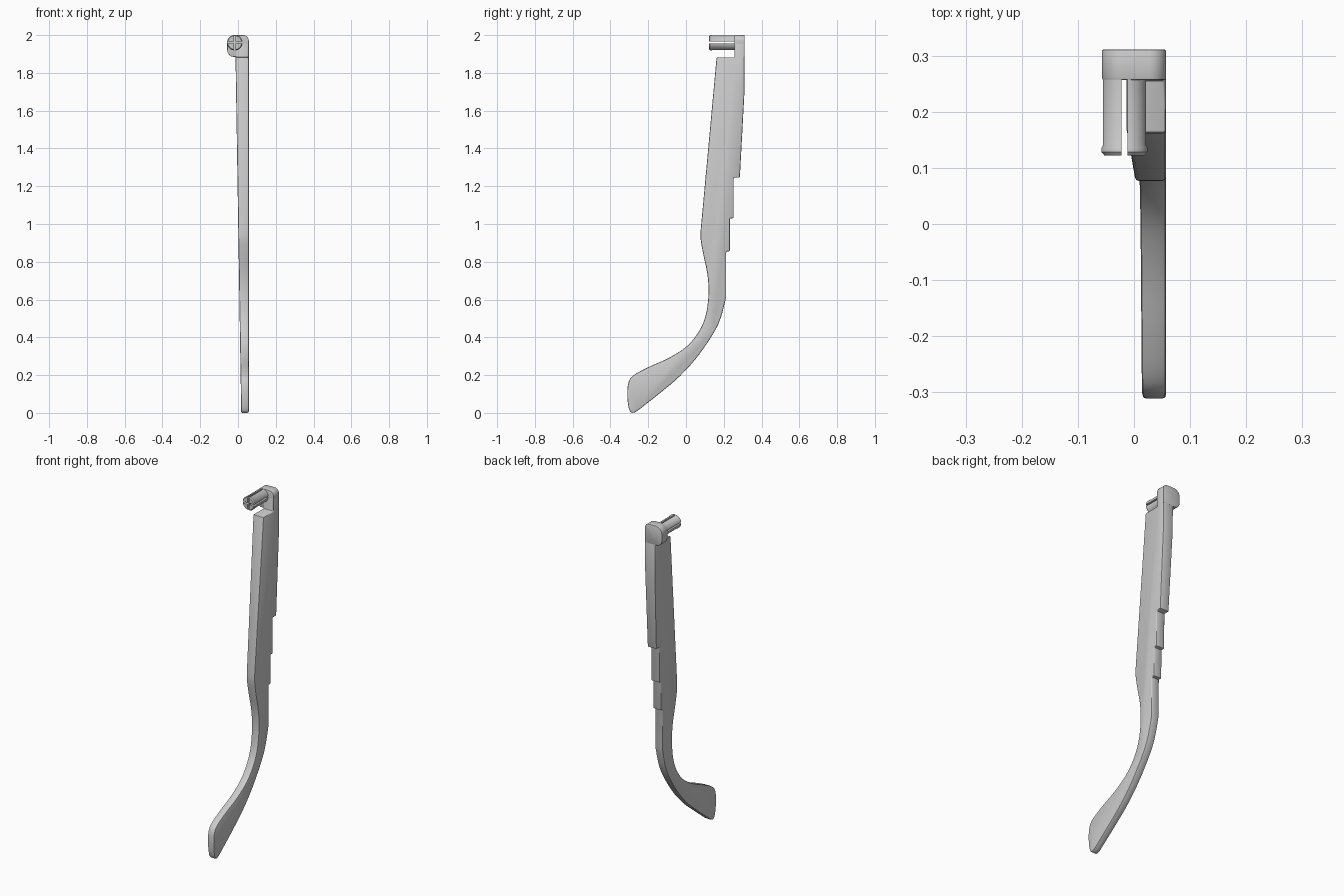
import bpy
import bmesh
import math
from mathutils import Vector

if "Cube" in bpy.data.objects:
    bpy.data.objects.remove(bpy.data.objects["Cube"], do_unlink=True)

grey = bpy.data.materials.new("plain grey")
grey.use_nodes = True
grey.diffuse_color = (0.6, 0.6, 0.6, 1)
grey.node_tree.nodes["Principled BSDF"].inputs["Base Color"].default_value = grey.diffuse_color


def loft(name, rings, bevel=0.0):
    """Closed solid through matching rings of points, with optional rounded edges."""
    bm = bmesh.new()
    loops = [[bm.verts.new(point) for point in ring] for ring in rings]
    for lower, upper in zip(loops, loops[1:]):
        for i in range(len(lower)):
            j = (i + 1) % len(lower)
            bm.faces.new((lower[i], lower[j], upper[j], upper[i]))
    bm.faces.new(loops[0])
    bm.faces.new(loops[-1])
    bmesh.ops.recalc_face_normals(bm, faces=bm.faces[:])
    if bevel:
        sharp = [e for e in bm.edges if e.calc_face_angle(0) > math.radians(40)]
        bmesh.ops.bevel(bm, geom=sharp, offset=bevel, segments=2, profile=0.5,
                        affect='EDGES', clamp_overlap=False)
    mesh = bpy.data.meshes.new(name)
    bm.to_mesh(mesh)
    bm.free()
    mesh.materials.append(grey)
    obj = bpy.data.objects.new(name, mesh)
    bpy.context.collection.objects.link(obj)
    bpy.ops.object.select_all(action='DESELECT')
    obj.select_set(True)
    bpy.context.view_layer.objects.active = obj
    bpy.ops.object.shade_smooth_by_angle(angle=math.radians(35))
    return obj


def smooth_path(points, steps=4):
    """Smooth curve passing through all the points."""
    pts = [Vector(p) for p in points]
    pts = [pts[0]] + pts + [pts[-1]]
    path = []
    for a, b, c, d in zip(pts, pts[1:], pts[2:], pts[3:]):
        for k in range(steps):
            t = k / steps
            path.append(0.5 * (2 * b + (c - a) * t + (2 * a - 5 * b + 4 * c - d) * t ** 2
                               + (3 * b - a - 3 * c + d) * t ** 3))
    path.append(pts[-1])
    return path


def arc(centre, radius, start, end, steps=10):
    angles = [math.radians(start + (end - start) * k / steps) for k in range(steps + 1)]
    return [(centre[0] + radius * math.cos(a), centre[1] + radius * math.sin(a)) for a in angles]


# Arm: side profile as (y, z), stepped down the back
stepped_back = [(0.31, 1.96), (0.31, 1.71), (0.285, 1.245), (0.252, 1.245), (0.252, 1.03),
                (0.232, 1.03), (0.232, 0.855), (0.213, 0.855)]
# Arm: curved ear hook and swollen tip
hook = smooth_path([(0.213, 0.615), (0.17, 0.467), (0.07, 0.31), (-0.034, 0.193),
                    (-0.14, 0.103), (-0.22, 0.04), (-0.262, 0.008), (-0.288, 0.002),
                    (-0.304, 0.03), (-0.311, 0.1), (-0.303, 0.166), (-0.272, 0.203),
                    (-0.193, 0.245), (-0.087, 0.293), (0.008, 0.356), (0.071, 0.436),
                    (0.105, 0.52), (0.119, 0.626), (0.114, 0.73), (0.092, 0.837),
                    (0.078, 0.917), (0.078, 0.97)])
hinge_end = [(0.162, 1.882), (0.257, 1.882), (0.257, 1.96)]
profile = stepped_back + [tuple(p) for p in hook] + hinge_end

OUTER = 0.057


def inner_x(z):
    """The inner face leans outward toward the tip."""
    return 0.017 - 0.016 * z


loft("temple_arm", [[(inner_x(z), y, z) for y, z in profile],
                    [(OUTER, y, z) for y, z in profile]], bevel=0.006)

# Hinge block: rounded head that carries the pin
PIN_X, PIN_Z = -0.017, 1.96
head = (arc((0.027, 1.97), 0.03, 0, 90) + arc((PIN_X, PIN_Z), 0.04, 90, 180)
        + arc((-0.022, 1.92), 0.035, 180, 270) + [(OUTER, 1.885)])
loft("hinge_block", [[(x, y, z) for x, z in head] for y in (0.257, 0.311)], bevel=0.003)

# Split pin: four quarter prongs with a chamfered lip at the free end
SLIT = 0.005
stations = [(0.27, 0.039), (0.14, 0.039), (0.136, 0.041), (0.128, 0.041), (0.122, 0.036)]
for index in range(4):
    turn = index * math.pi / 2
    rings = []
    for y, radius in stations:
        gap = math.degrees(math.asin(SLIT / radius))
        section = [(SLIT, SLIT)] + arc((0, 0), radius, gap, 90 - gap)
        rings.append([(PIN_X + u * math.cos(turn) - v * math.sin(turn), y,
                       PIN_Z + u * math.sin(turn) + v * math.cos(turn)) for u, v in section])
    loft(f"pin_prong_{index + 1}", rings)
